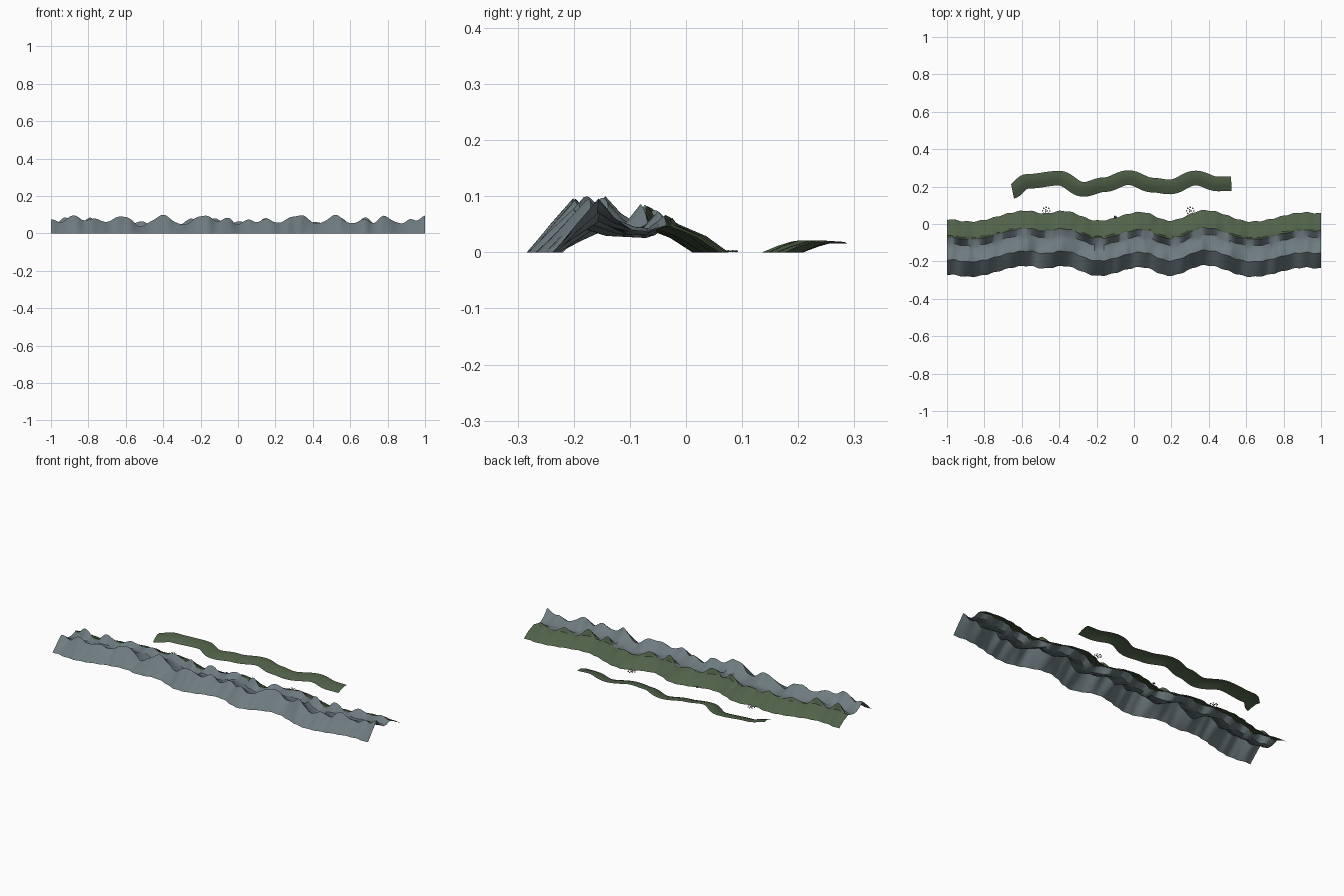
import bpy, bmesh, math
from mathutils import Vector

cube = bpy.data.objects.get("Cube")
if cube:
    bpy.data.objects.remove(cube)


def material(name, colour):
    mat = bpy.data.materials.new(name)
    mat.use_nodes = True
    mat.diffuse_color = (*colour, 1)
    mat.node_tree.nodes["Principled BSDF"].inputs["Base Color"].default_value = (*colour, 1)
    return mat


rock = material("slate rock", (.155, .2, .215))
grass = material("moss green", (.08, .12, .065))
stone = material("pale stone", (.33, .33, .31))
dark_stone = material("dark stone", (.07, .075, .07))


def ease(points, x):
    """Smoothly interpolate a list of (position, value) pairs."""
    for (xa, va), (xb, vb) in zip(points, points[1:]):
        if x <= xb:
            t = max(0, (x - xa) / (xb - xa))
            return va + (vb - va) * (1 - math.cos(math.pi * t)) / 2
    return points[-1][1]


def finish(name, bm, mats, angle):
    mesh = bpy.data.meshes.new(name)
    bm.to_mesh(mesh)
    bm.free()
    obj = bpy.data.objects.new(name, mesh)
    bpy.context.collection.objects.link(obj)
    for mat in mats:
        mesh.materials.append(mat)
    bpy.ops.object.select_all(action='DESELECT')
    obj.select_set(True)
    bpy.context.view_layer.objects.active = obj
    bpy.ops.object.shade_smooth_by_angle(angle=math.radians(angle))


def loft(name, section, start, end, steps, mats, green_row=None):
    """Sweep a changing cross-section along x as an open sheet."""
    bm = bmesh.new()
    columns = []
    for i in range(steps + 1):
        x = start + (end - start) * i / steps
        columns.append([bm.verts.new(p) for p in section(x)])
    for a, b in zip(columns, columns[1:]):
        for row in range(len(a) - 1):
            face = bm.faces.new((a[row], b[row], b[row + 1], a[row + 1]))
            face.material_index = int(green_row is not None and row >= green_row)
    finish(name, bm, mats, 30)


# Meander of the foot of the range, and its front crest line
foot = [(-1, -.27), (-.88, -.282), (-.57, -.224), (-.48, -.238), (-.38, -.225),
        (-.19, -.277), (.04, -.231), (.19, -.277), (.38, -.221), (.63, -.282),
        (.92, -.233), (1, -.238)]
crest = [(-1, .075), (-.95, .065), (-.87, .1), (-.82, .07), (-.77, .085), (-.72, .065),
         (-.61, .095), (-.52, .042), (-.4, .1), (-.3, .05), (-.18, .1), (-.11, .07),
         (-.05, .085), (0, .05), (.06, .08), (.1, .06), (.15, .085), (.2, .06),
         (.33, .1), (.43, .055), (.52, .1), (.61, .055), (.67, .08), (.72, .06),
         (.78, .095), (.87, .055), (.92, .08), (.95, .07), (1, .1)]


def range_section(x):
    f = ease(foot, x) + .0025 * math.sin(90 * x)
    front = ease(crest, x) - .003 + .003 * math.sin(75 * x)
    # The rear crest is tallest where the range bends forward
    bend = min(1, max(0, (-.225 - f) / .05))
    rear = .054 + .008 * bend + (.007 + .017 * bend) * math.sin(47 * x + 1)
    dip = min(.024 + .2 * front + .006 * math.sin(29 * x), rear - .006)
    shoulder = .039 + .15 * rear + .002 * math.sin(23 * x)
    profile = [(0, 0), (.04, front * .52), (.08, front), (.108, front * .4 + dip * .6),
               (.14, dip), (.165, dip * .95), (.2, rear), (.21, shoulder),
               (.255, shoulder * .6), (.295, 0)]
    return [(x, f + y, z) for y, z in profile]


loft("mountain_range", range_section, -1, 1, 200, [rock, grass], 6)

# Separate low bank behind the range
bank_path = [(-.66, .175), (-.57, .23), (-.4, .247), (-.27, .187), (-.16, .212),
             (-.03, .25), (.1, .21), (.19, .2), (.33, .248), (.45, .216), (.52, .218)]


def bank_section(x):
    y = ease(bank_path, x)
    slope = (ease(bank_path, x + .02) - ease(bank_path, x - .02)) / .04
    side = Vector((-slope, 1)).normalized()
    rows = ((-.041, 0), (-.014, .011), (.012, .019), (.037, .0175))
    return [(x + side.x * offset * .6, y + offset, z * (1 + .12 * math.sin(19 * x)))
            for offset, z in rows]


loft("rear_bank", bank_section, -.65, .52, 100, [grass])


# Flat stone circles and a small cairn at the foot of the green slope
def stones(name, centre, rings, size, height, mat):
    bm = bmesh.new()
    for radius, count in rings:
        for k in range(count):
            a = math.tau * k / count
            made = bmesh.ops.create_icosphere(bm, subdivisions=1, radius=size)
            bmesh.ops.scale(bm, verts=made["verts"], vec=(1, 1, height / (2 * size)))
            place = Vector((centre[0] + radius * math.cos(a),
                            centre[1] + radius * math.sin(a), height / 2))
            bmesh.ops.translate(bm, verts=made["verts"], vec=place)
    finish(name, bm, [mat], 60)


for label, x in (("right", -.47), ("left", .3)):
    stones(label + "_stone_circle", (x, .07), ((.019, 8), (.006, 3)), .0048, .004, stone)
stones("cairn", (-.1, .037), ((.004, 3),), .005, .008, dark_stone)
